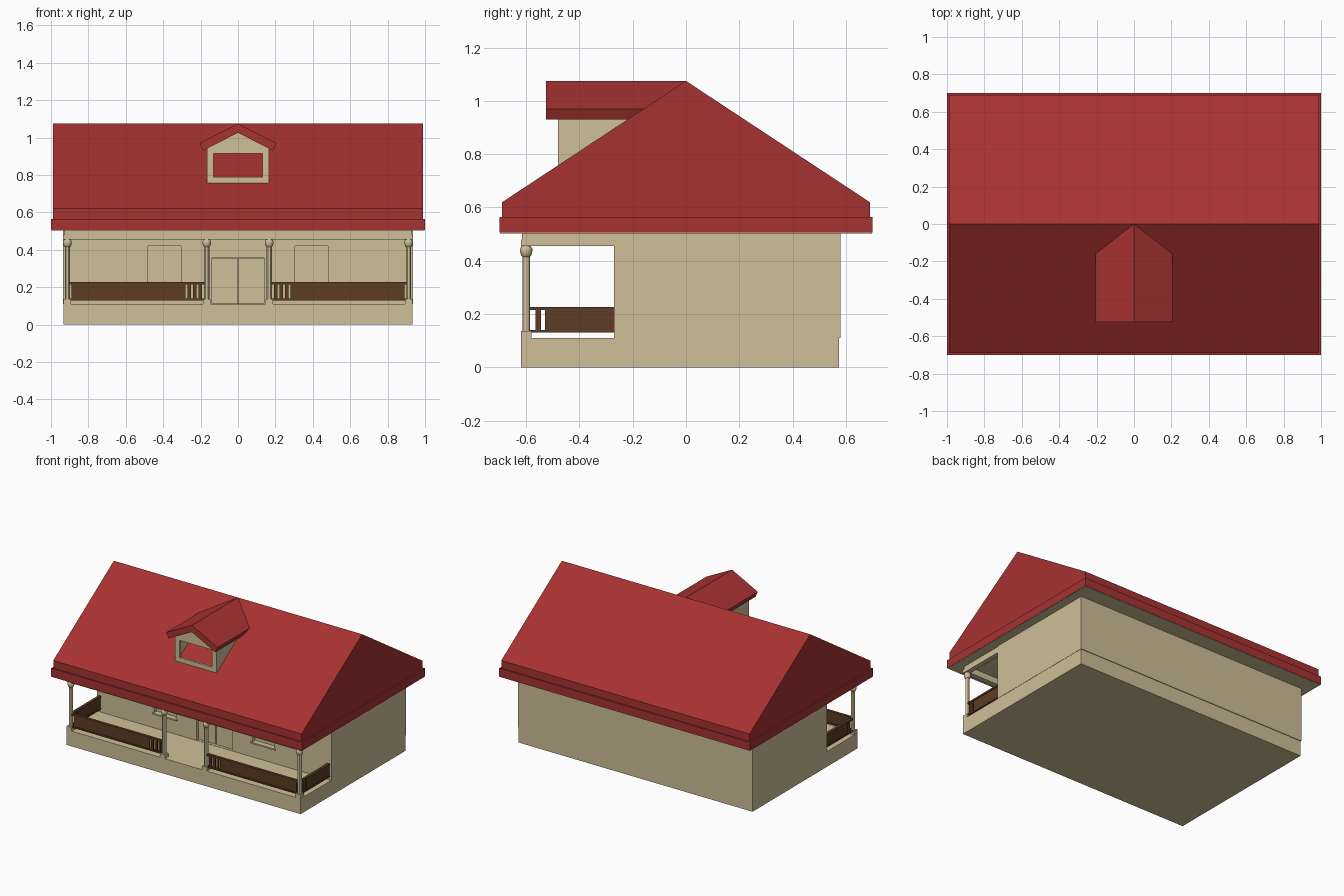
import bpy, bmesh
from math import pi, cos, sin

if "Cube" in bpy.data.objects:
    bpy.data.objects.remove(bpy.data.objects["Cube"])

def material(name, rgb):
    m = bpy.data.materials.new(name)
    m.diffuse_color = (*[(c / 255) ** 2.2 for c in rgb], 1)
    m.use_nodes = True
    m.node_tree.nodes["Principled BSDF"].inputs["Base Color"].default_value = m.diffuse_color
    return m

RED = material("red_roof", (166, 53, 53))
TAN = material("tan_wall", (206, 190, 151))
BROWN = material("brown_rail", (92, 62, 41))

def make(name, bm, mat):
    bmesh.ops.recalc_face_normals(bm, faces=bm.faces)
    me = bpy.data.meshes.new(name)
    bm.to_mesh(me)
    bm.free()
    me.materials.append(mat)
    ob = bpy.data.objects.new(name, me)
    bpy.context.collection.objects.link(ob)
    return ob

def loft(name, a, b, mat):
    """Solid between two matching polygon rings."""
    bm = bmesh.new()
    va, vb = [bm.verts.new(p) for p in a], [bm.verts.new(p) for p in b]
    bm.faces.new(va)
    bm.faces.new(vb)
    for i in range(len(va)):
        j = (i + 1) % len(va)
        bm.faces.new((va[i], va[j], vb[j], vb[i]))
    return make(name, bm, mat)

def box(name, x0, x1, y0, y1, z0, z1, mat):
    ring = [(x0, y0), (x1, y0), (x1, y1), (x0, y1)]
    return loft(name, [(*p, z0) for p in ring], [(*p, z1) for p in ring], mat)

def cut(ob, *dims):
    cutter = box("cutter", *dims, TAN)
    mod = ob.modifiers.new("opening", 'BOOLEAN')
    mod.object, mod.operation, mod.solver = cutter, 'DIFFERENCE', 'EXACT'
    bpy.context.view_layer.objects.active = ob
    bpy.ops.object.modifier_apply(modifier=mod.name)
    bpy.data.objects.remove(cutter)

def lathe(name, x, y, profile, mat, n=12):
    bm = bmesh.new()
    rings = [[bm.verts.new((x + r * cos(2 * pi * i / n), y + r * sin(2 * pi * i / n), z))
              for i in range(n)] for r, z in profile]
    for lo, hi in zip(rings, rings[1:]):
        for i in range(n):
            j = (i + 1) % n
            bm.faces.new((lo[i], lo[j], hi[j], hi[i]))
    bm.faces.new(rings[0])
    bm.faces.new(rings[-1])
    return make(name, bm, mat)

# Main body: plinth with porch floor, and house walls with recessed openings
box("plinth", -.933, .933, -.62, .575, 0, .11, TAN)
walls = box("house_walls", -.935, .935, -.27, .58, .11, .505, TAN)
cut(walls, -.14, .14, -.3, -.24, .112, .36)
for s in (-1, 1):
    cut(walls, *sorted((s * .305, s * .48)), -.3, -.24, .22, .42)
    box("door_leaf", *sorted((s * .003, s * .139)), -.25, -.239, .112, .357, TAN)
    box("window_sill", *sorted((s * .295, s * .49)), -.28, -.27, .21, .22, TAN)

# Main roof: soffit, fascia band and gabled prism
SLOPE = (1.075 - .62) / .69
box("soffit", -.998, .998, -.698, .698, .503, .508, TAN)
box("roof_fascia", -1, 1, -.70, .70, .506, .565, RED)
gable = [(-.69, .565), (.69, .565), (.69, .62), (0, 1.075), (-.69, .62)]
loft("main_roof", [(-.99, y, z) for y, z in gable], [(.99, y, z) for y, z in gable], RED)

def roof_y(z):
    return -(1.075 - z) / SLOPE

# Dormer: front with window opening, side walls and a gabled roof meeting the main slope
face = [(-.165, .758), (.165, .758), (.165, .945), (0, 1.03), (-.165, .945)]
front = loft("dormer_front", [(x, -.48, z) for x, z in face],
             [(x, -.465, z) for x, z in face], TAN)
cut(front, -.13, .13, -.5, -.44, .79, .915)
for s in (-1, 1):
    side = [(-.478, .758), (-.478, .947), (roof_y(.947), .947)]
    loft("dormer_side", [(s * .165, y, z) for y, z in side],
         [(s * .15, y, z) for y, z in side], TAN)
    slab = [(0, 1.075), (s * .205, .97), (s * .187, .93), (0, 1.026)]
    loft("dormer_roof", [(x, -.525, z) for x, z in slab],
         [(x, roof_y(z), z) for x, z in slab], RED)

# Porch beams
box("porch_beam_front", -.935, .935, -.62, -.585, .455, .48, TAN)
box("porch_frieze_front", -.93, .93, -.615, -.59, .48, .505, TAN)
for s in (-1, 1):
    box("porch_beam_side", *sorted((s * .90, s * .935)), -.585, -.27, .455, .48, TAN)
    box("porch_frieze_side", *sorted((s * .905, s * .93)), -.59, -.27, .48, .505, TAN)

# Porch posts: square foot, round shaft, bulged capital
post = [(.014, .135), (.014, .415), (.019, .42), (.023, .435), (.023, .445), (.016, .457)]
for x in (-.912, -.167, .167, .912):
    box("post_foot", x - .02, x + .02, -.62, -.58, .11, .137, TAN)
    ob = lathe("porch_post", x, -.6, post, TAN)
    bpy.ops.object.select_all(action='DESELECT')
    ob.select_set(True)
    bpy.context.view_layer.objects.active = ob
    bpy.ops.object.shade_smooth_by_angle()

# Porch railings: rails, infill panel and balusters
for s in (-1, 1):
    def rail(name, x0, x1, y0, y1, z0, z1):
        box(name, *sorted((s * x0, s * x1)), y0, y1, z0, z1, BROWN)
    for z0, z1 in ((.13, .14), (.215, .227)):
        rail("front_rail", .18, .90, -.61, -.59, z0, z1)
        rail("side_rail", .902, .922, -.588, -.27, z0, z1)
    rail("front_rail_panel", .30, .89, -.605, -.595, .14, .215)
    rail("side_rail_panel", .907, .917, -.53, -.27, .14, .215)
    for i in range(4):
        x = .192 + i * .03
        rail("front_baluster", x, x + .018, -.606, -.594, .14, .215)
    rail("side_baluster", .906, .918, -.565, -.545, .14, .215)
